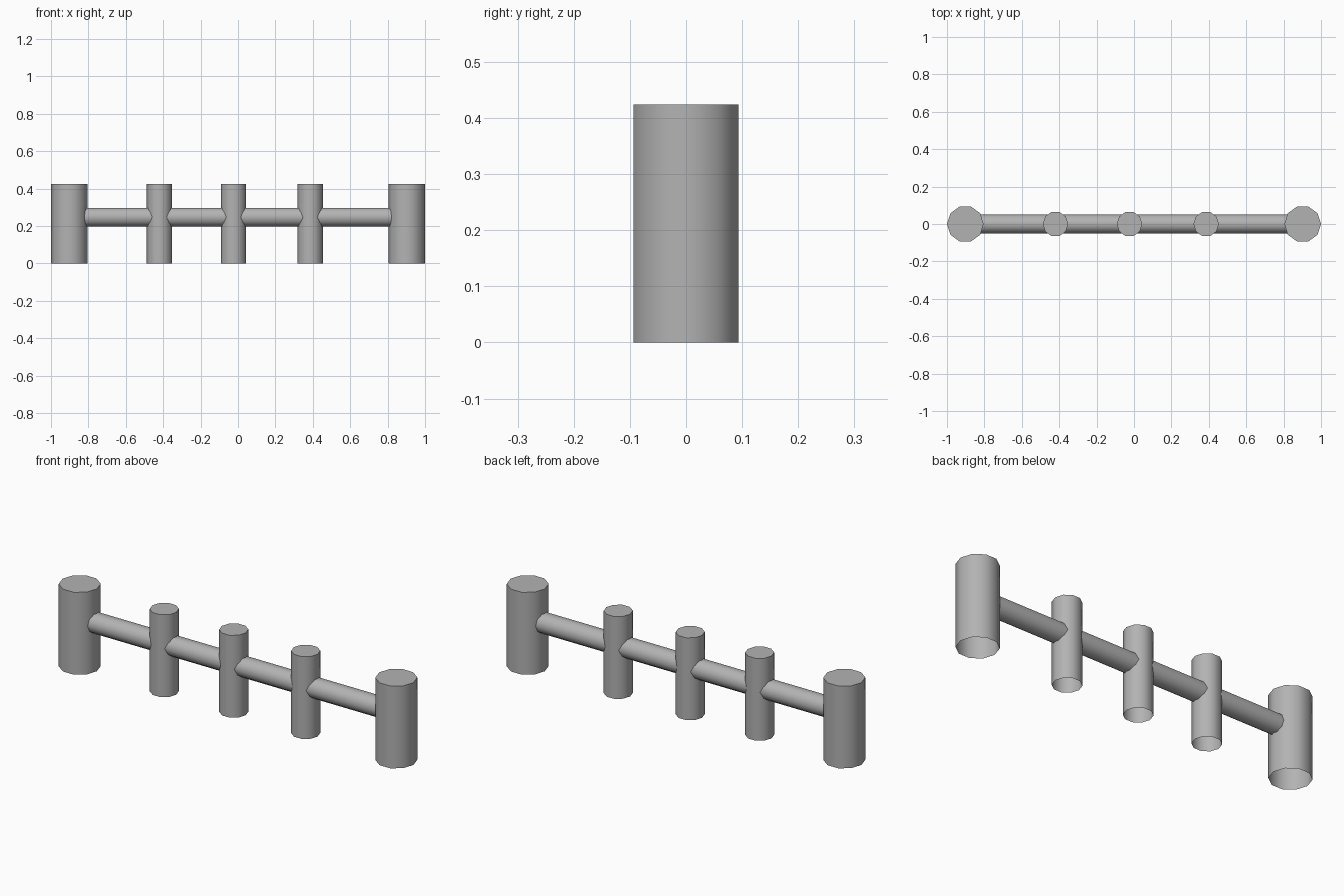
import bpy, bmesh
from math import cos, sin, pi, radians

if "Cube" in bpy.data.objects:
    bpy.data.objects.remove(bpy.data.objects["Cube"])

SIDES = 10

# Dark grey for every part
grey = bpy.data.materials.new("dark_grey")
grey.diffuse_color = (0.45, 0.45, 0.45, 1)
grey.use_nodes = True
grey.node_tree.nodes["Principled BSDF"].inputs["Base Color"].default_value = grey.diffuse_color


def tube(name, radius, length, place, cap_end):
    """Ten-sided tube; place(u, v, w) maps the profile (u, v) and length w to a point."""
    bm = bmesh.new()
    rings = []
    for w in (0, length):
        rings.append([bm.verts.new(place(radius * cos(2 * pi * i / SIDES),
                                         radius * sin(2 * pi * i / SIDES), w))
                      for i in range(SIDES)])
    low, high = rings
    for i in range(SIDES):
        j = (i + 1) % SIDES
        bm.faces.new((low[i], low[j], high[j], high[i]))
    if cap_end:
        bm.faces.new(high)
    me = bpy.data.meshes.new(name)
    bm.to_mesh(me)
    bm.free()
    me.materials.append(grey)
    ob = bpy.data.objects.new(name, me)
    bpy.context.collection.objects.link(ob)
    bpy.ops.object.select_all(action='DESELECT')
    ob.select_set(True)
    bpy.context.view_layer.objects.active = ob
    bpy.ops.object.shade_smooth_by_angle(angle=radians(40))
    return ob


# Upright posts: closed on top, open underneath
posts = [("end_post_left", -0.902, 0.098), ("end_post_right", 0.902, 0.098),
         ("middle_post_left", -0.42, 0.068), ("middle_post_centre", -0.024, 0.068),
         ("middle_post_right", 0.386, 0.068)]
for name, x, r in posts:
    tube(name, r, 0.424, lambda u, v, w, x=x: (x + u, v, w), True)

# Horizontal rail running through all posts, its ends buried in the end posts
tube("rail", 0.052, 1.7, lambda u, v, w: (w - 0.85, u, 0.248 + v), False)
